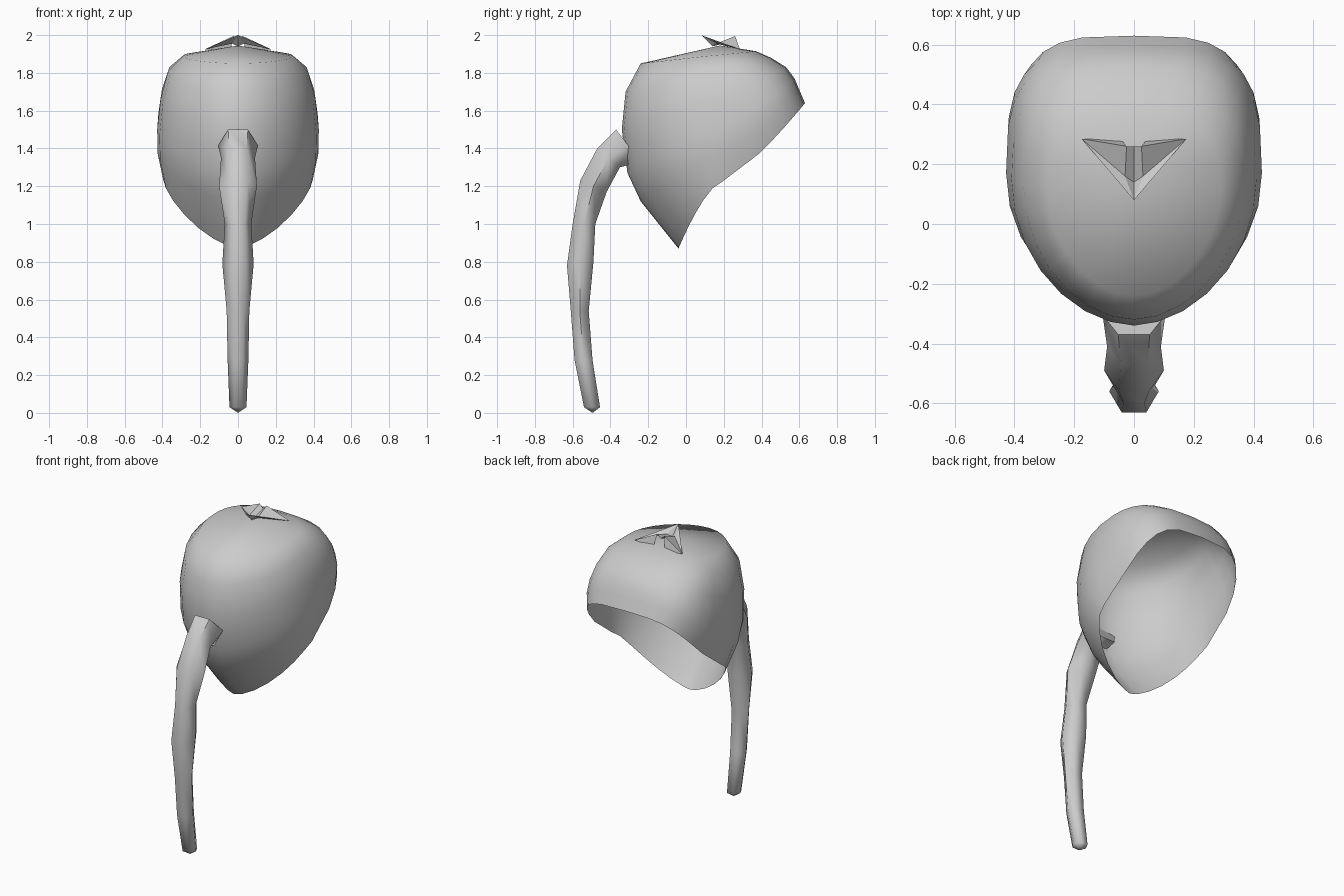
import bpy
import bmesh
from math import sin, cos, pi, radians

cube = bpy.data.objects.get("Cube")
if cube:
    bpy.data.objects.remove(cube)

grey = bpy.data.materials.new("plain grey")
grey.use_nodes = True
grey.diffuse_color = (0.6, 0.6, 0.6, 1)
grey.node_tree.nodes["Principled BSDF"].inputs["Base Color"].default_value = (0.6, 0.6, 0.6, 1)


def finish(name, bm, angle, fix_normals=True):
    if fix_normals:
        bmesh.ops.recalc_face_normals(bm, faces=bm.faces[:])
    mesh = bpy.data.meshes.new(name)
    bm.to_mesh(mesh)
    bm.free()
    mesh.materials.append(grey)
    ob = bpy.data.objects.new(name, mesh)
    bpy.context.collection.objects.link(ob)
    bpy.ops.object.select_all(action='DESELECT')
    ob.select_set(True)
    bpy.context.view_layer.objects.active = ob
    bpy.ops.object.shade_smooth_by_angle(angle=radians(angle))
    return ob


def bridge(bm, a, b):
    for i in range(len(a)):
        j = (i + 1) % len(a)
        bm.faces.new((a[i], b[i], b[j], a[j]))


def fan(bm, ring, tip):
    for i in range(len(ring)):
        bm.faces.new((tip, ring[i], ring[(i + 1) % len(ring)]))


def power(v, p):
    return abs(v) ** p * (1 if v >= 0 else -1)


# Open hood: each ring has a front (y, z), a side (x, y, z) and a back (y, z) point
levels = [
    ((-0.24, 1.85), (0.29, 0.12, 1.89), (0.37, 1.915)),
    ((-0.32, 1.70), (0.37, 0.13, 1.81), (0.45, 1.88)),
    ((-0.34, 1.50), (0.41, 0.15, 1.66), (0.53, 1.83)),
    ((-0.31, 1.27), (0.428, 0.17, 1.50), (0.575, 1.77)),
    ((-0.24, 1.12), (0.425, 0.19, 1.37), (0.60, 1.71)),
    ((-0.04, 0.87), (0.395, 0.20, 1.23), (0.63, 1.64)),
]
SEG = 28
bm = bmesh.new()
rings = []
for k, (front, side, back) in enumerate(levels):
    f = k / (len(levels) - 1)
    ring = []
    for i in range(SEG):
        t = 2 * pi * i / SEG
        c, s = cos(t), sin(t)
        if c > 0:      # front half narrows to a point towards the rim
            end, px, py, pz = front, 1.05 + 0.3 * f ** 2, 1.05 - 0.12 * f, 1.05 + 0.4 * f
        else:          # back half is squarer
            end, px, py, pz = back, 0.75 - 0.2 * f, 0.75 - 0.2 * f, 0.85 - 0.15 * f
        x = side[0] * power(s, px)
        y = side[1] + (end[0] - side[1]) * abs(c) ** py
        z = side[2] + (end[1] - side[2]) * abs(c) ** pz
        ring.append(bm.verts.new((x, y, z)))
    rings.append(ring)
for a, b in zip(rings, rings[1:]):
    bridge(bm, a, b)
fan(bm, rings[0], bm.verts.new((0, 0.18, 1.945)))
finish("hood_shell", bm, 50)

# Pinched folds gathered at the crown
bm = bmesh.new()
for sx in (-1, 1):
    tip = bm.verts.new((0, 0.08, 2.0))
    arm = bm.verts.new((sx * 0.175, 0.285, 1.925))
    dip = bm.verts.new((sx * 0.03, 0.16, 1.955))
    peak = bm.verts.new((sx * 0.025, 0.26, 1.995))
    low = bm.verts.new((0, 0.14, 1.94))
    tail = bm.verts.new((sx * 0.04, 0.28, 1.915))
    mid = bm.verts.new((0, 0.26, 1.97))
    for face in ((tip, dip, arm), (tip, low, dip), (dip, peak, arm),
                 (peak, tail, arm), (dip, low, mid, peak)):
        bm.faces.new(face)
finish("crown_folds", bm, 20)

# Bent six-sided stalk: outer (y, z), inner (y, z), half width
stations = [
    ((-0.37, 1.50), (-0.24, 1.33), 0.105),
    ((-0.47, 1.40), (-0.35, 1.30), 0.09),
    ((-0.56, 1.23), (-0.42, 1.17), 0.10),
    ((-0.60, 1.00), (-0.48, 1.00), 0.07),
    ((-0.63, 0.78), (-0.49, 0.80), 0.083),
    ((-0.61, 0.54), (-0.515, 0.54), 0.06),
    ((-0.59, 0.28), (-0.495, 0.28), 0.055),
    ((-0.54, 0.03), (-0.455, 0.03), 0.045),
]
bm = bmesh.new()
rings = []
for (oy, oz), (iy, iz), w in stations:
    ring = []
    for sx, m in ((-0.5, 0), (0.5, 0), (1, 0.5), (0.5, 1), (-0.5, 1), (-1, 0.5)):
        ring.append(bm.verts.new((sx * w, oy + (iy - oy) * m, oz + (iz - oz) * m)))
    rings.append(ring)
for a, b in zip(rings, rings[1:]):
    bridge(bm, a, b)
bm.faces.new(rings[0])
fan(bm, rings[-1], bm.verts.new((0, -0.495, 0)))
finish("stalk", bm, 62)
